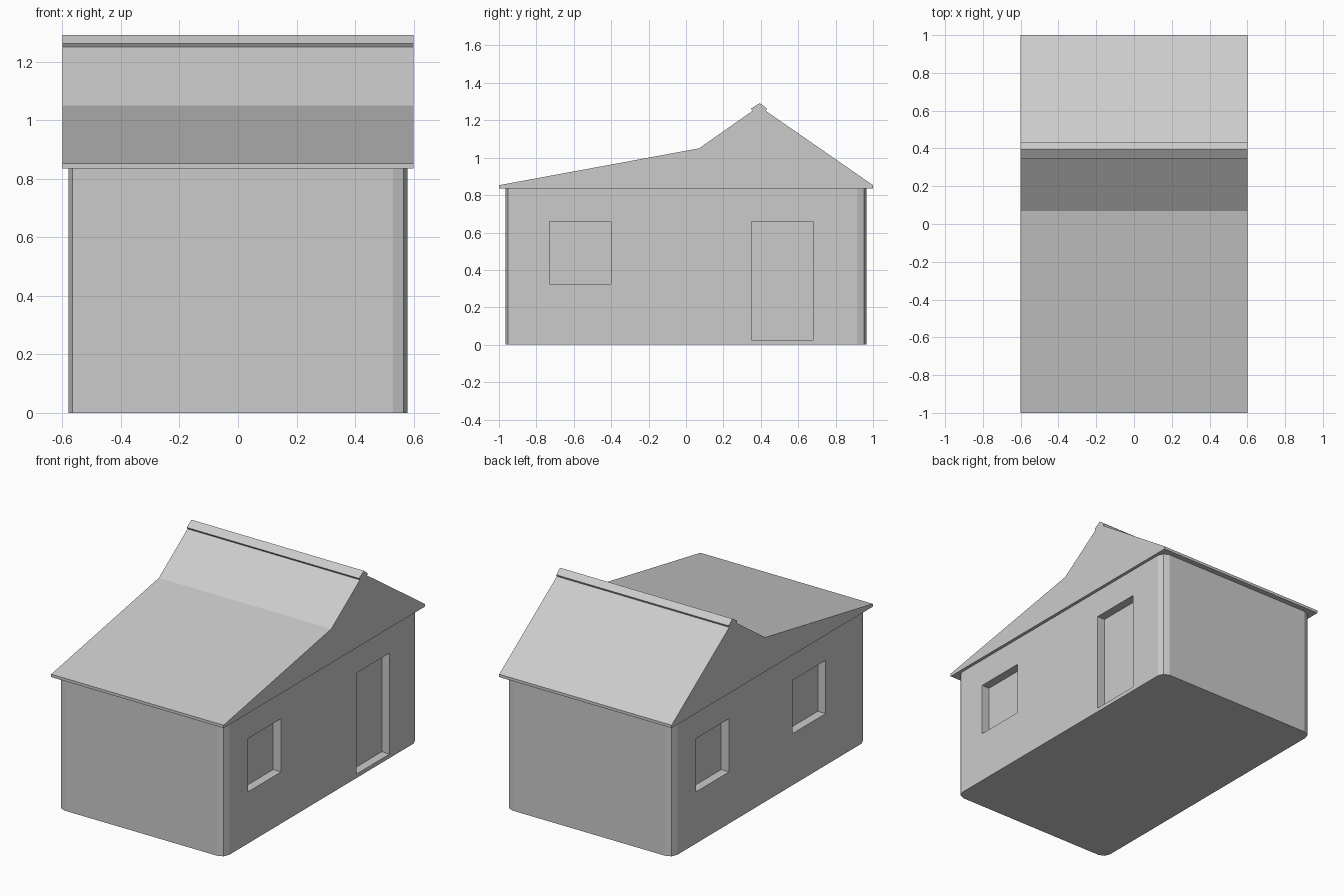
import bpy, bmesh

if "Cube" in bpy.data.objects:
    bpy.data.objects.remove(bpy.data.objects["Cube"], do_unlink=True)

WALL_X, WALL_Y, WALL_TOP = 0.58, 0.965, 0.84
ROOF_X, EAVE = 0.6, 0.835
CORNER, RECESS = 0.05, 0.055

grey = bpy.data.materials.new("plain grey")
grey.use_nodes = True
grey.diffuse_color = (0.6, 0.6, 0.6, 1)
grey.node_tree.nodes["Principled BSDF"].inputs["Base Color"].default_value = (0.6, 0.6, 0.6, 1)


def make_object(name, bm):
    bmesh.ops.recalc_face_normals(bm, faces=bm.faces)
    mesh = bpy.data.meshes.new(name)
    bm.to_mesh(mesh)
    bm.free()
    mesh.materials.append(grey)
    obj = bpy.data.objects.new(name, mesh)
    bpy.context.collection.objects.link(obj)
    return obj


def box(x0, x1, y0, y1, z0, z1):
    bm = bmesh.new()
    bmesh.ops.create_cube(bm, size=1)
    for v in bm.verts:
        v.co.x = x1 if v.co.x > 0 else x0
        v.co.y = y1 if v.co.y > 0 else y0
        v.co.z = z1 if v.co.z > 0 else z0
    return bm


# Walls: a block with rounded upright corners
bm = box(-WALL_X, WALL_X, -WALL_Y, WALL_Y, 0, WALL_TOP)
upright = [e for e in bm.edges if abs(e.verts[0].co.z - e.verts[1].co.z) > 0.1]
bmesh.ops.bevel(bm, geom=upright, offset=CORNER, segments=2, profile=0.5, affect='EDGES')
walls = make_object("walls", bm)

# Door and window recesses: side, y range, z range
openings = {
    "left_window": (1, -0.73, -0.4, 0.325, 0.66),
    "left_door": (1, 0.35, 0.68, 0.025, 0.66),
    "right_front_window": (-1, -0.56, -0.23, 0.325, 0.66),
    "right_back_window": (-1, 0.4, 0.73, 0.325, 0.66),
}
for name, (side, y0, y1, z0, z1) in openings.items():
    xs = sorted((side * (WALL_X - RECESS), side * (WALL_X + 0.1)))
    cutter = make_object(name + "_cutter", box(*xs, y0, y1, z0, z1))
    cutter.hide_render = True
    cut = walls.modifiers.new(name, 'BOOLEAN')
    cut.operation = 'DIFFERENCE'
    cut.solver = 'EXACT'
    cut.object = cutter
    bpy.context.view_layer.objects.active = walls
    bpy.ops.object.modifier_apply(modifier=cut.name)
    bpy.data.objects.remove(cutter, do_unlink=True)

# Roof: gable profile with a low front slope and a raised ridge cap
profile = [(-1, EAVE), (-1, 0.853), (0.07, 1.05), (0.355, 1.25), (0.347, 1.262),
           (0.395, 1.292), (0.433, 1.262), (0.427, 1.25), (1, 0.853), (1, EAVE)]
bm = bmesh.new()
gable = bm.faces.new([bm.verts.new((-ROOF_X, y, z)) for y, z in profile])
side = bmesh.ops.extrude_face_region(bm, geom=[gable])["geom"]
bmesh.ops.translate(bm, vec=(2 * ROOF_X, 0, 0),
                    verts=[g for g in side if isinstance(g, bmesh.types.BMVert)])
make_object("roof", bm)
